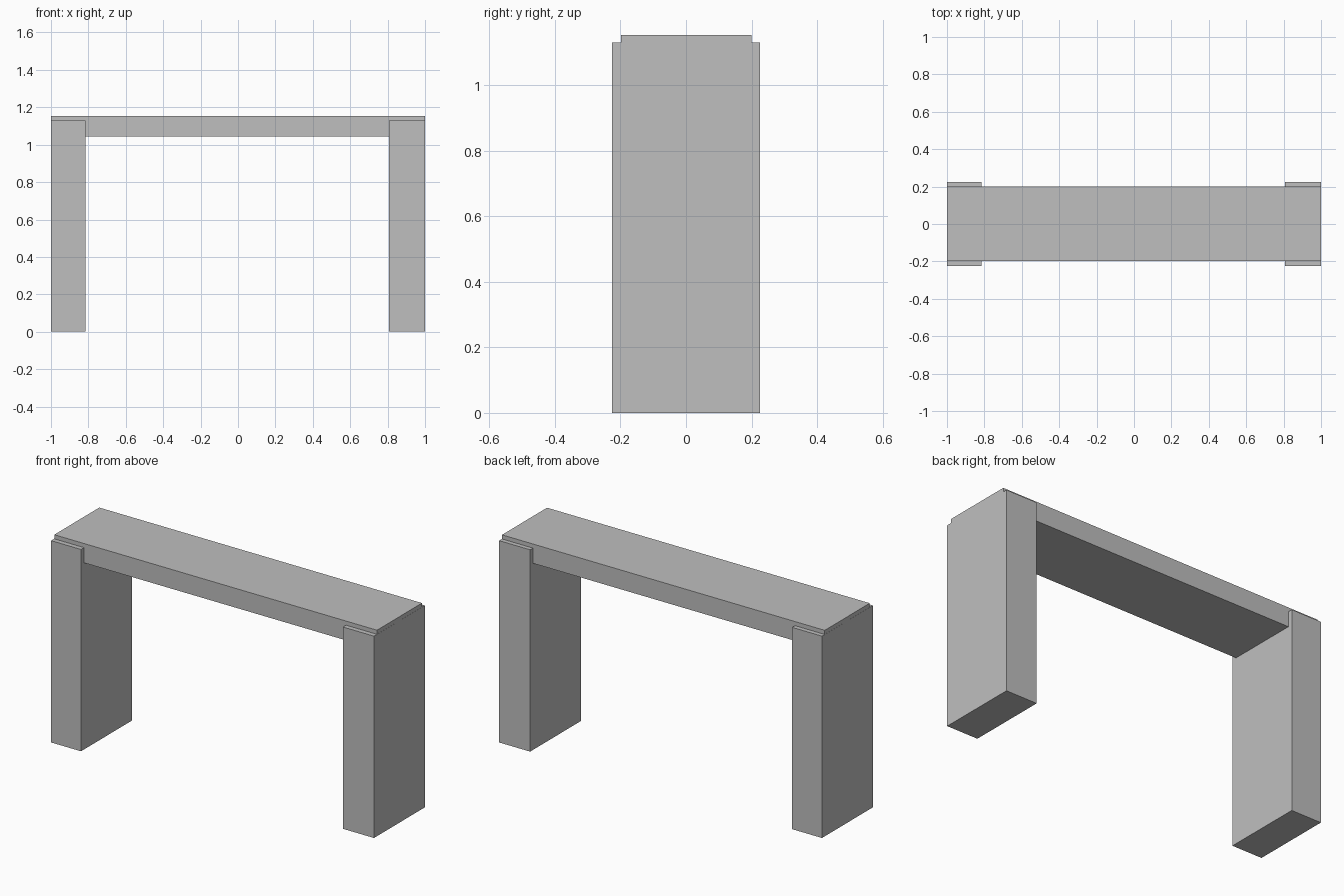
import bpy

# Remove the default cube
cube = bpy.data.objects.get("Cube")
if cube:
    bpy.data.objects.remove(cube, do_unlink=True)

# Single plain grey material
grey = bpy.data.materials.new("plain_grey")
grey.use_nodes = True
colour = (0.52, 0.52, 0.52, 1)
grey.diffuse_color = colour
bsdf = next(n for n in grey.node_tree.nodes if n.type == "BSDF_PRINCIPLED")
bsdf.inputs["Base Color"].default_value = colour


def box(name, low, high):
    """Add a box spanning two opposite corners."""
    centre = [(a + b) / 2 for a, b in zip(low, high)]
    bpy.ops.mesh.primitive_cube_add(size=1, location=centre)
    obj = bpy.context.object
    obj.name = name
    obj.scale = [b - a for a, b in zip(low, high)]
    bpy.ops.object.transform_apply(location=False, rotation=False, scale=True)
    obj.data.materials.append(grey)
    return obj


# Two slab legs
depth = 0.225
leg_top = 1.13
box("right_leg", (-1, -depth, 0), (-0.815, depth, leg_top))
box("left_leg", (0.808, -depth, 0), (1, depth, leg_top))

# Crossbeam let into the leg tops, standing slightly proud of them
box("crossbeam", (-0.9995, -0.198, 1.045), (0.9995, 0.2, 1.153))
